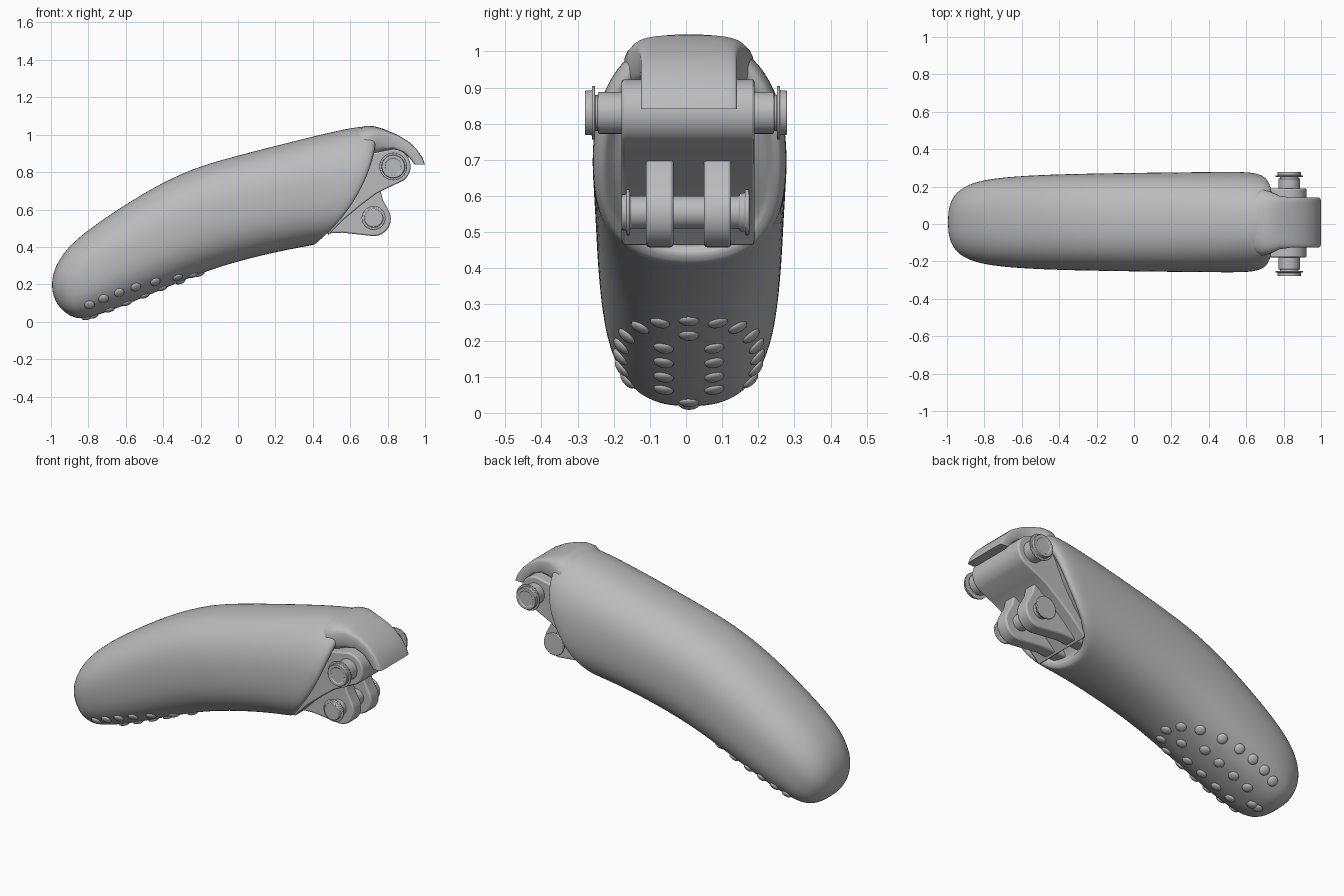
import bpy, bmesh, math
from mathutils import Vector
from mathutils.bvhtree import BVHTree

cube = bpy.data.objects.get("Cube")
if cube:
    bpy.data.objects.remove(cube, do_unlink=True)

grey = bpy.data.materials.new("plain grey")
grey.use_nodes = True
COLOUR = (0.5, 0.5, 0.5, 1)
grey.diffuse_color = COLOUR
grey.node_tree.nodes["Principled BSDF"].inputs["Base Color"].default_value = COLOUR


def finish(name, bm, bevel=0, subdiv=0, angle=40):
    bmesh.ops.recalc_face_normals(bm, faces=bm.faces)
    mesh = bpy.data.meshes.new(name)
    bm.to_mesh(mesh)
    bm.free()
    mesh.materials.append(grey)
    obj = bpy.data.objects.new(name, mesh)
    bpy.context.collection.objects.link(obj)
    if bevel:
        mod = obj.modifiers.new("bevel", "BEVEL")
        mod.width, mod.segments, mod.limit_method = bevel, 2, "ANGLE"
    if subdiv:
        mod = obj.modifiers.new("subdivision", "SUBSURF")
        mod.levels = mod.render_levels = subdiv
    bpy.ops.object.select_all(action="DESELECT")
    obj.select_set(True)
    bpy.context.view_layer.objects.active = obj
    bpy.ops.object.shade_smooth_by_angle(angle=math.radians(angle))
    return obj


def skin(rings):
    """Bridge equal rings of points and cap both ends."""
    bm = bmesh.new()
    loops = [[bm.verts.new(p) for p in ring] for ring in rings]
    n = len(loops[0])
    for a, b in zip(loops, loops[1:]):
        for i in range(n):
            j = (i + 1) % n
            bm.faces.new((a[i], a[j], b[j], b[i]))
    bm.faces.new(loops[0])
    bm.faces.new(loops[-1])
    return bm


def section(tx, tz, bx, bz, width, power, bulge, cy, n=32):
    """Superellipse between a top and a bottom point, bowed towards +x."""
    top, bottom = Vector((tx, cy, tz)), Vector((bx, cy, bz))
    mid, half = (top + bottom) / 2, (top - bottom) / 2
    out = Vector((half.z, 0, -half.x)).normalized()
    ring = []
    for i in range(n):
        a = math.tau * i / n
        c, s = math.cos(a), math.sin(a)
        u = math.copysign(abs(c) ** (2 / power), c)
        v = math.copysign(abs(s) ** (2 / power), s)
        ring.append(mid + half * u + Vector((0, width * v, 0)) + out * bulge * (1 - u * u))
    return ring


def lathe(name, cx, cz, profile, n=32):
    """Turned part along y from (y, radius) pairs."""
    rings = [[(cx + r * math.cos(math.tau * i / n), y, cz + r * math.sin(math.tau * i / n))
              for i in range(n)] for y, r in profile]
    return finish(name, skin(rings), bevel=0.004)


def plate(name, outline, y0, y1, bevel):
    return finish(name, skin([[(x, y, z) for x, z in outline] for y in (y0, y1)]), bevel)


def arc(cx, cz, r, start, end, steps=14):
    angles = [math.radians(start + (end - start) * i / steps) for i in range(steps + 1)]
    return [(cx + r * math.cos(a), cz + r * math.sin(a)) for a in angles]


# Bent finger shell: top x, top z, bottom x, bottom z, half width, bow
shell = [
    (-.985, .13, -.965, .09, .05, 0),
    (-1.0, .20, -.91, .033, .125, 0),
    (-.98, .30, -.84, .01, .185, 0),
    (-.90, .415, -.75, .035, .222, 0),
    (-.75, .53, -.62, .08, .243, 0),
    (-.50, .695, -.40, .175, .256, 0),
    (-.25, .822, -.18, .267, .261, 0),
    (0, .89, .02, .328, .265, .01),
    (.30, .967, .22, .375, .268, .03),
    (.55, 1.028, .34, .398, .27, .06),
    (.68, 1.05, .39, .407, .269, .07),
    (.735, 1.035, .41, .412, .262, .07),
    (.748, 1.01, .42, .422, .25, .07),
    (.738, .985, .43, .445, .228, .065),
    (.712, .97, .41, .455, .22, .06),
    (.70, .94, .42, .485, .19, .05),
]
body = finish("finger_body", skin([section(*s[:5], 2.4, s[5], .01) for s in shell]), subdiv=2, angle=60)

# Hood over the knuckle, blending from the round shell to a squared tongue
hood = [
    (.60, 1.02, .62, .85, .15, 2.4),
    (.68, 1.047, .69, .87, .18, 2.6),
    (.73, 1.045, .735, .89, .165, 3.5),
    (.78, 1.03, .775, .91, .143, 5),
    (.85, 1.0, .83, .925, .134, 8),
    (.91, .965, .885, .905, .133, 9),
    (.955, .922, .918, .875, .133, 9),
    (.985, .88, .932, .857, .133, 9),
    (1.0, .84, .945, .84, .133, 9),
]
finish("knuckle_hood", skin([section(*s, 0, .008) for s in hood]), angle=50)

# Knuckle block around the upper pin
block = [(.48, .46), (.50, .62), (.62, .88), (.71, .90)]
block += arc(.83, .83, .093, 110, -55)
block += [(.80, .715), (.74, .685), (.66, .625), (.57, .55)]
plate("knuckle_block", block, -.178, .19, .008)

# Twin lugs carrying the lower pin
lug = [(.60, .74), (.48, .60), (.41, .47), (.48, .472), (.56, .476), (.65, .466)]
lug += arc(.725, .55, .092, -100, 30)
lug += [(.775, .65), (.765, .69), (.76, .72)]
for side, y in (("right", -.0725), ("left", .0875)):
    plate(side + "_lug", lug, y - .0375, y + .0375, .008)

# Pins with flanged ends
for side, s, base in (("right", -1, .17), ("left", 1, .18)):
    lathe(side + "_upper_pin", .83, .83,
          [(s * base, .058), (s * .243, .058), (s * .243, .05), (s * .252, .05),
           (s * .252, .074), (s * .26, .074), (s * .26, .062), (s * .279, .062),
           (s * .279, .045), (s * .275, .043)])
lathe("lower_pin", .725, .555,
      [(-.178, .038), (-.178, .05), (-.165, .05), (-.165, .064), (-.155, .064), (-.155, .045),
       (.148, .045), (.148, .053), (.163, .053), (.163, .064), (.175, .064), (.175, .04)])

# Grip studs: an outer ring and inner rows on the underside of the tip
studs = [(0, .255), (0, .012), (0, .215), (0, .03)]
for y, z in [(.08, .25), (.135, .237), (.172, .213), (.187, .185), (.19, .155), (.185, .123),
             (.17, .09), (.135, .047), (.075, .022), (.07, .18), (.07, .14), (.07, .10), (.07, .065)]:
    studs += [(y, z), (-y, z)]
tree = BVHTree.FromObject(body, bpy.context.evaluated_depsgraph_get())
bm = bmesh.new()
for y, z in studs:
    hit, normal, _, _ = tree.ray_cast(Vector((.3, y + .008, max(z, .022))), Vector((-1, 0, 0)))
    if hit is None:
        continue
    new = bmesh.ops.create_uvsphere(bm, u_segments=16, v_segments=8, radius=.028)["verts"]
    turn = normal.to_track_quat("Z", "Y")
    for v in new:
        v.co = hit + turn @ Vector((v.co.x, v.co.y, v.co.z * .45))
        v.co.z = max(v.co.z, 0)
finish("grip_studs", bm, angle=60)
